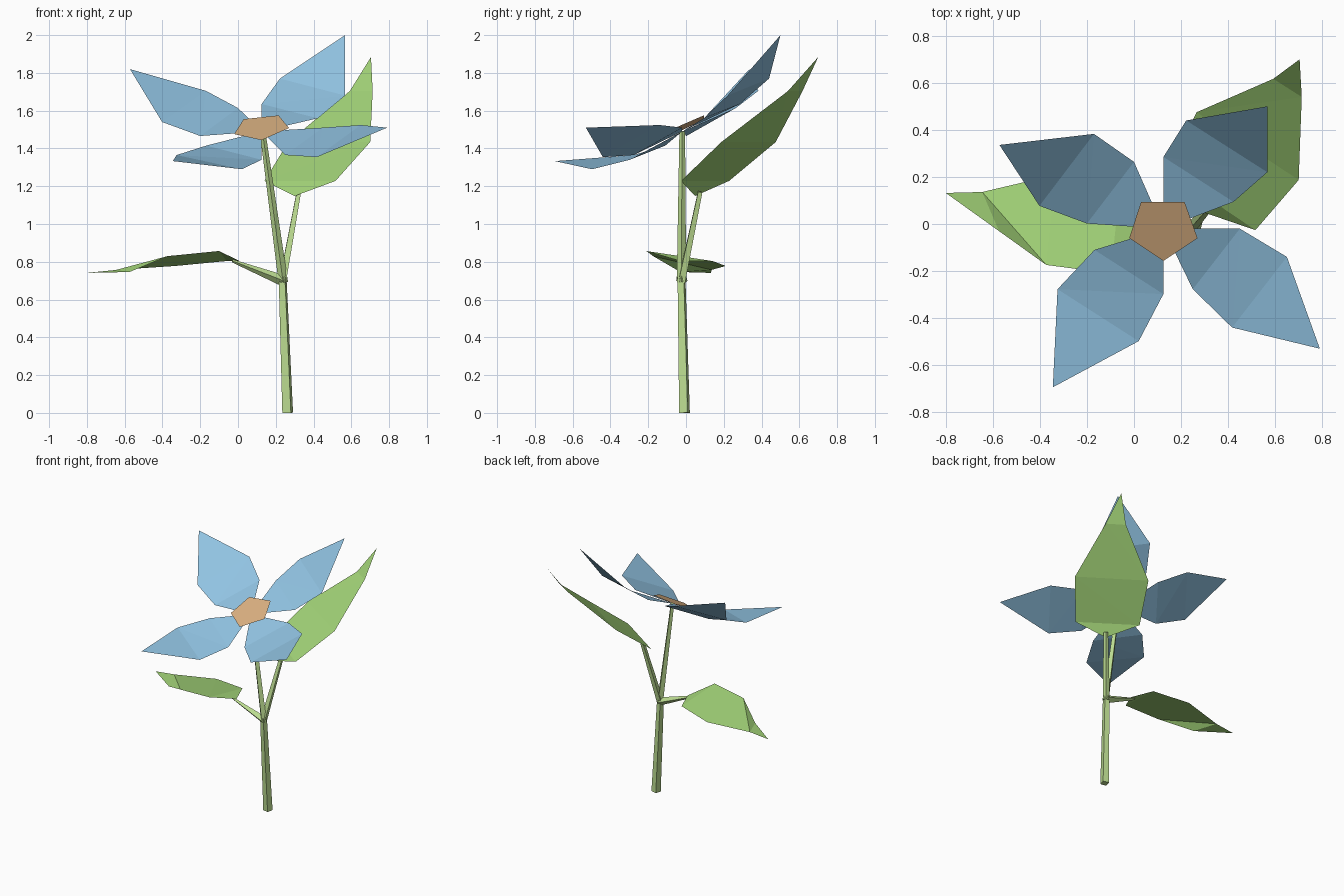
import bpy
from mathutils import Vector

if "Cube" in bpy.data.objects:
    bpy.data.objects.remove(bpy.data.objects["Cube"])


def material(name, rgb):
    m = bpy.data.materials.new(name)
    lin = [((c / 255 + 0.055) / 1.055) ** 2.4 for c in rgb]
    m.diffuse_color = (*lin, 1)
    m.use_nodes = True
    m.node_tree.nodes["Principled BSDF"].inputs["Base Color"].default_value = m.diffuse_color
    return m


BLUE = material("petal_blue", (145, 195, 226))
GREEN = material("leaf_green", (163, 212, 120))
PALE = material("stem_green", (188, 220, 145))
TAN = material("flower_center_tan", (220, 178, 130))


def add_mesh(name, verts, faces, mat):
    me = bpy.data.meshes.new(name)
    me.from_pydata(verts, [], faces)
    me.materials.append(mat)
    me.update()
    ob = bpy.data.objects.new(name, me)
    bpy.context.collection.objects.link(ob)
    return ob


def blade(name, base, rows, tip, mat):
    """Flat-faceted blade: base point, rows of (clockwise side, other side), tip."""
    verts = [base] + [p for row in rows for p in row] + [tip]
    faces = [(0, 1, 2)]
    for i in range(len(rows) - 1):
        l1, r1, l2, r2 = range(1 + 2 * i, 5 + 2 * i)
        faces += [(l1, l2, r1), (r1, l2, r2)]
    n = len(verts)
    faces.append((n - 3, n - 1, n - 2))
    return add_mesh(name, verts, faces, mat)


def stalk(name, a, b, ra, rb, sides=4):
    """Tapered square stalk between two points."""
    a, b = Vector(a), Vector(b)
    q = (b - a).to_track_quat('Z', 'Y')
    bpy.ops.mesh.primitive_cone_add(vertices=sides, radius1=ra, radius2=rb,
                                    depth=(b - a).length, location=(a + b) / 2,
                                    rotation=q.to_euler())
    ob = bpy.context.object
    ob.name = name
    ob.data.materials.append(PALE)


# Petals around the flower centre
HUB = (.125, -.02, 1.49)
blade("petal_back_right", HUB,
      [((.423, .094, 1.56), (.125, .285, 1.635)),
       ((.567, .22, 1.68), (.222, .44, 1.77))], (.567, .5, 2.0), BLUE)
blade("petal_back_left", HUB,
      [((0, .264, 1.614), (-.2, .002, 1.466)),
       ((-.17, .383, 1.705), (-.402, .077, 1.54))], (-.572, .336, 1.82), BLUE)
blade("petal_front_left", HUB,
      [((-.168, -.11, 1.415), (.125, -.298, 1.34)),
       ((-.325, -.277, 1.365), (.02, -.498, 1.29))], (-.345, -.694, 1.333), BLUE)
blade("petal_front_right", HUB,
      [((.25, -.277, 1.365), (.45, -.02, 1.51)),
       ((.417, -.44, 1.354), (.65, -.14, 1.524))], (.79, -.53, 1.51), BLUE)

# Flower centre: tilted pentagon
add_mesh("flower_center",
         [(.03, .094, 1.555), (-.02, -.06, 1.476), (.125, -.157, 1.444),
          (.27, -.06, 1.508), (.215, .094, 1.575)], [(0, 1, 2, 3, 4)], TAN)

# Leaves
blade("leaf_right", (.30, .048, 1.148),
      [((.516, -.026, 1.228), (.14, .228, 1.228)),
       ((.70, .187, 1.434), (.266, .475, 1.434)),
       ((.713, .54, 1.704), (.592, .617, 1.704))], (.704, .70, 1.884), GREEN)
blade("leaf_left", (.008, -.03, .804),
      [((-.06, .14, .804), (-.10, -.21, .857)),
       ((-.33, .21, .778), (-.373, -.174, .83)),
       ((-.645, .136, .757), (-.574, -.03, .746))], (-.80, .132, .741), GREEN)

# Stem and its branches
stalk("main_stem", (.263, -.008, 0), (.236, -.024, .72), .033, .024)
stalk("flower_branch", (.24, -.024, .69), (.13, -.02, 1.49), .025, .015)
stalk("right_leaf_branch", (.235, -.024, .69), (.322, .075, 1.17), .025, .016)
stalk("left_leaf_branch", (.24, -.022, .70), (-.03, -.03, .805), .03, .008)
